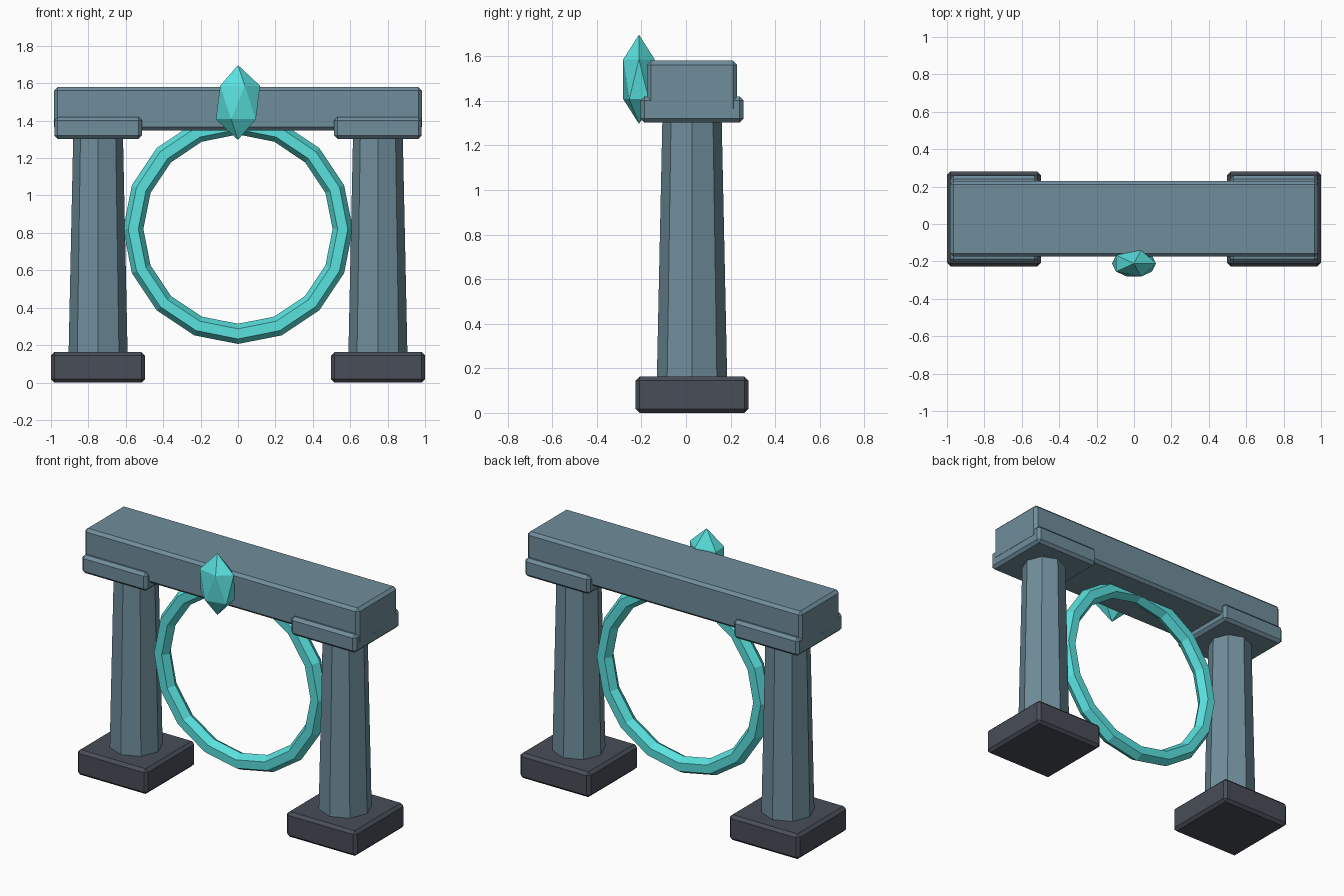
import bpy
import math

if "Cube" in bpy.data.objects:
    bpy.data.objects.remove(bpy.data.objects["Cube"])

YC = 0.027  # depth centre of the masonry


def material(name, color):
    mat = bpy.data.materials.new(name)
    mat.diffuse_color = (*color, 1)
    mat.use_nodes = True
    mat.node_tree.nodes["Principled BSDF"].inputs["Base Color"].default_value = mat.diffuse_color
    return mat


STONE = material("stone", (0.16, 0.27, 0.33))
DARK = material("dark_stone", (0.065, 0.075, 0.095))
TEAL = material("teal_glow", (0.10, 0.75, 0.73))


def finish(name, mat):
    ob = bpy.context.object
    ob.name = name
    ob.data.materials.append(mat)
    return ob


def block(name, x, z0, z1, width, depth, mat):
    """Chamfered box resting between z0 and z1."""
    bpy.ops.mesh.primitive_cube_add(size=1, location=(x, YC, (z0 + z1) / 2))
    ob = finish(name, mat)
    ob.scale = (width, depth, z1 - z0)
    bpy.ops.object.transform_apply(location=False, rotation=False, scale=True)
    bevel = ob.modifiers.new("chamfer", 'BEVEL')
    bevel.width = 0.018
    bevel.segments = 1
    return ob


# Two pillars: plinth, tapered octagonal shaft, capital
for side, x in (("left", -0.748), ("right", 0.748)):
    block(f"{side}_base", math.copysign(0.749, x), 0, 0.163, 0.502, 0.506, DARK)
    z0, z1 = 0.004, 1.32
    bpy.ops.mesh.primitive_cone_add(vertices=8, radius1=0.161, radius2=0.133,
                                    depth=z1 - z0, location=(x, YC, (z0 + z1) / 2))
    finish(f"{side}_column", STONE)
    block(f"{side}_capital", x, 1.302, 1.42, 0.468, 0.463, STONE)

# Beam across the top
block("lintel", 0, 1.348, 1.58, 1.966, 0.404, STONE)

# Faceted portal ring
bpy.ops.mesh.primitive_torus_add(major_segments=16, minor_segments=6,
                                 major_radius=0.56, minor_radius=0.054,
                                 location=(0, YC, 0.82),
                                 rotation=(math.pi / 2, 0, 0))
finish("portal_ring", TEAL)

# Crystal on the front of the beam
bpy.ops.mesh.primitive_ico_sphere_add(subdivisions=1, radius=1,
                                      location=(0, -0.211, 1.497))
finish("crystal", TEAL).scale = (0.132, 0.083, 0.2)
